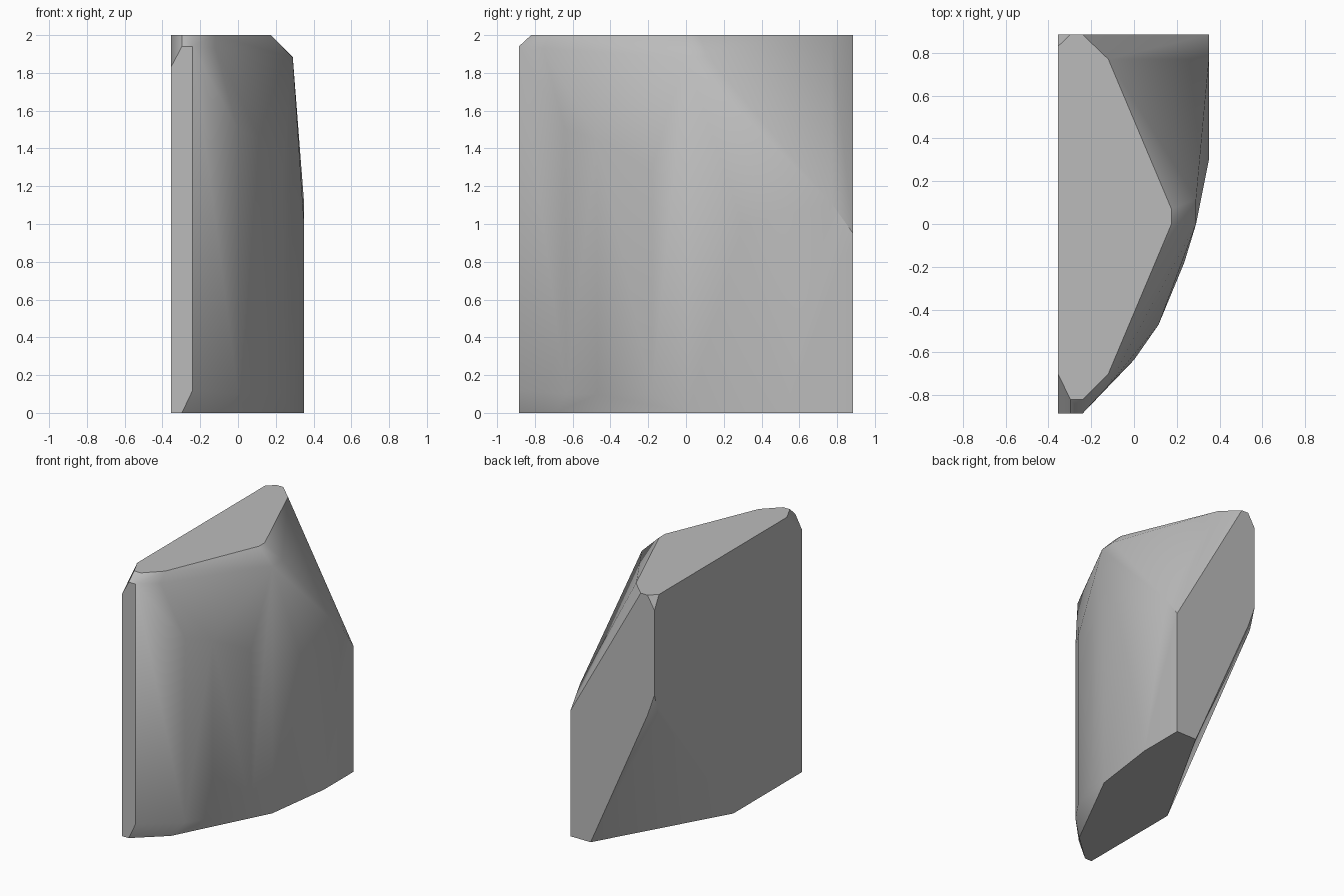
import bpy, bmesh, math

default_cube = bpy.data.objects.get("Cube")
if default_cube:
    bpy.data.objects.remove(default_cube, do_unlink=True)

# Outer limits of the stone block
left, right = -0.355, 0.35
front, back = -0.885, 0.885
base, top = 0, 2
lip = -0.24       # where the narrow front face meets the curved wall
nick = -0.297     # inner end of the small corner chips


def level(height, *plan):
    """Lift a flat outline to one height."""
    return [(x, y, height) for x, y in plan]


def upright(x, y, low, high):
    """Two ends of a vertical ridge on the curved wall."""
    return [(x, y, low), (x, y, high)]


points = []

# Base and top outlines
points += level(base, (right, back), (0.18, back), (left, -0.06), (left, front),
                (nick, front), (-0.08, -0.69), (0.28, 0.01), (right, 0.53))
points += level(top, (left, 0.83), (nick, back), (lip, back), (-0.12, 0.77),
                (0.175, 0.07), (0.175, 0), (-0.12, -0.7), (lip, -0.82),
                (nick, -0.82), (left, -0.7))

# Narrow front face with chipped corners
points += upright(lip, front, 0.12, 1.94)
points += [(nick, front, 1.94), (left, front, 1.83)]

# Curved wall
points += upright(0, -0.635, 0.1, 1.5)
points += upright(0.115, -0.47, 0.1, 1.45)
points += upright(0.235, -0.18, 0.1, 1.3)
points += [(right, 0.3, 1)]

# Shoulder under the top, and the foot of the back slope
points += [(-0.12, -0.755, 1.93), (0.29, 0, 1.88), (0.29, 0.115, 1.885),
           (right, 0.77, 1.11), (right, back, 0.95)]

# Back corner, chipped above and undercut below
points += upright(left, back, 1.257, 1.9)
points += [(left, 0.835, 1.1), (nick, back, 1.09)]

# Wrap the stone around its corners
bm = bmesh.new()
for co in points:
    bm.verts.new(co)
hull = bmesh.ops.convex_hull(bm, input=bm.verts)
loose = {v for v in hull["geom_interior"] + hull["geom_unused"]
         if isinstance(v, bmesh.types.BMVert)}
bmesh.ops.delete(bm, geom=list(loose), context='VERTS')
bmesh.ops.dissolve_limit(bm, angle_limit=math.radians(1),
                         verts=bm.verts, edges=bm.edges)
bmesh.ops.recalc_face_normals(bm, faces=bm.faces)
mesh = bpy.data.meshes.new("stone_block")
bm.to_mesh(mesh)
bm.free()

stone = bpy.data.objects.new("stone_block", mesh)
bpy.context.collection.objects.link(stone)

# Plain grey stone
grey = bpy.data.materials.new("stone_grey")
grey.use_nodes = True
colour = (0.5, 0.5, 0.5, 1)
grey.diffuse_color = colour
grey.node_tree.nodes["Principled BSDF"].inputs["Base Color"].default_value = colour
mesh.materials.append(grey)

# Soft curved wall, crisp breaks
bpy.ops.object.select_all(action='DESELECT')
stone.select_set(True)
bpy.context.view_layer.objects.active = stone
bpy.ops.object.shade_smooth_by_angle(angle=math.radians(40))
